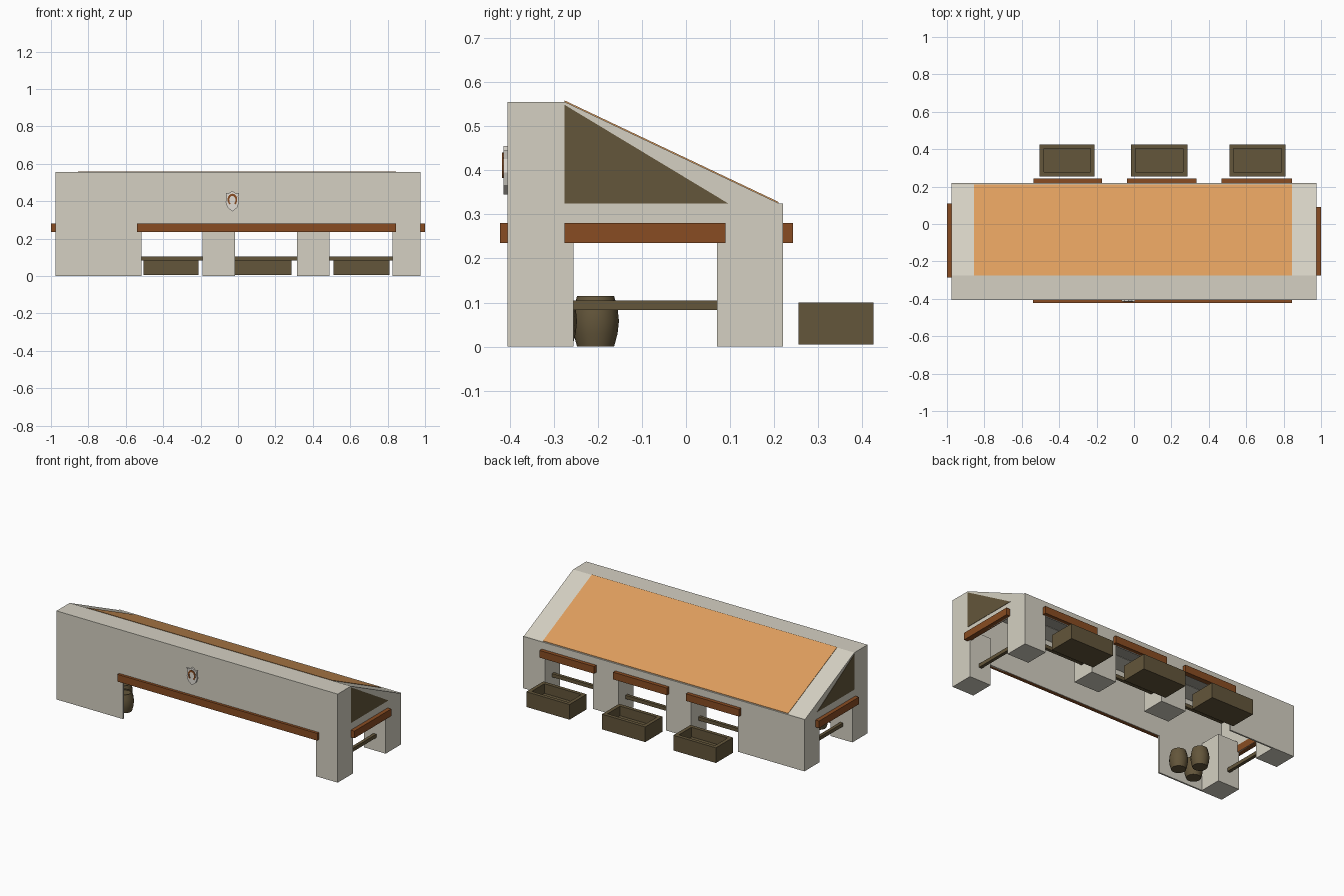
import bpy, bmesh, math
from mathutils import Vector

if "Cube" in bpy.data.objects:
    bpy.data.objects.remove(bpy.data.objects["Cube"])


def material(name, rgb):
    m = bpy.data.materials.new(name)
    m.diffuse_color = (*rgb, 1)
    m.use_nodes = True
    m.node_tree.nodes["Principled BSDF"].inputs["Base Color"].default_value = m.diffuse_color
    return m


PLASTER = material("plaster", (0.66, 0.63, 0.54))
ORANGE = material("roof_orange", (0.73, 0.34, 0.11))
TIMBER = material("red_timber", (0.25, 0.073, 0.016))
WOOD = material("dark_wood", (0.125, 0.092, 0.043))
WHITE = material("shield_white", (0.75, 0.72, 0.66))


def finish(name, bm, mat):
    bmesh.ops.recalc_face_normals(bm, faces=bm.faces)
    me = bpy.data.meshes.new(name)
    bm.to_mesh(me)
    bm.free()
    me.materials.append(mat)
    ob = bpy.data.objects.new(name, me)
    bpy.context.collection.objects.link(ob)
    return ob


def prism(name, pts, axis, a, b, mat):
    """Extrude an outline along 'x' (points are y,z) or 'y' (points are x,z)."""
    bm = bmesh.new()
    place = (lambda p: (a, p[0], p[1])) if axis == 'x' else (lambda p: (p[0], a, p[1]))
    face = bm.faces.new([bm.verts.new(place(p)) for p in pts])
    geo = bmesh.ops.extrude_face_region(bm, geom=[face])
    step = Vector((b - a, 0, 0)) if axis == 'x' else Vector((0, b - a, 0))
    bmesh.ops.translate(bm, vec=step,
                        verts=[g for g in geo['geom'] if isinstance(g, bmesh.types.BMVert)])
    return finish(name, bm, mat)


def box(name, x, y, z, mat):
    return prism(name, [(x[0], z[0]), (x[1], z[0]), (x[1], z[1]), (x[0], z[1])],
                 'y', y[0], y[1], mat)


def wall_outline(lo, hi, top, openings, head=0.235):
    """Rectangle standing on the ground with door openings cut from its foot."""
    pts = [(lo, 0)]
    for a, b in openings:
        pts += [(a, 0), (a, head), (b, head), (b, 0)]
    return pts + [(hi, 0), (hi, top), (lo, top)]


X, FRONT, BACK, T = 0.975, -0.405, 0.22, 0.01
RIDGE, EAVE, RIDGE_Y = 0.555, 0.325, -0.275
doors = [(-0.515, -0.19), (-0.015, 0.315), (0.49, 0.825)]

# Hollow shell: front wall, back wall, side walls with sloping tops
prism("front_wall", wall_outline(-X, X, RIDGE, [(-0.515, 0.825)]), 'y', FRONT, FRONT + T, PLASTER)
prism("back_wall", wall_outline(-X, X, EAVE, doors), 'y', BACK, BACK - T, PLASTER)
box("parapet_top", (-X, X), (FRONT, RIDGE_Y), (RIDGE - T, RIDGE), PLASTER)
side = wall_outline(FRONT, BACK, EAVE, [(-0.255, 0.07)])[:-1]
side += [(0.21, EAVE), (RIDGE_Y, RIDGE), (FRONT, RIDGE)]
for s, label in ((-1, "left"), (1, "right")):
    prism(label + "_wall", side, 'x', s * X, s * (X - T), PLASTER)
    prism(label + "_gable_panel", [(RIDGE_Y, 0.325), (0.095, 0.325), (RIDGE_Y, 0.548)],
          'x', s * (X - 0.004), s * (X + 0.002), WOOD)
    # Side lintel and rail
    y0, y1 = (-0.275, 0.09) if s > 0 else (-0.285, 0.11)
    box(label + "_lintel", sorted((s * 0.965, s * 1.0)), (y0, y1), (0.235, 0.28), TIMBER)
    box(label + "_rail", sorted((s * 0.89, s * 0.91)), (-0.26, 0.08), (0.083, 0.105), WOOD)

# Pillars at the corners and between the doors
i = 0.001
corner = [(-X + i, -0.825), (0.825, X - i)]
for n, px in enumerate(corner):
    box(f"front_pillar_{n}", px, (FRONT + i, -0.255), (0, 0.3), PLASTER)
for n, px in enumerate(corner + [(-0.19, -0.015), (0.315, 0.49)]):
    box(f"back_pillar_{n}", px, (0.07, BACK - i), (0, 0.3), PLASTER)

# Roof slab with an orange covering
prism("roof_slab", [(RIDGE_Y, RIDGE), (0.21, EAVE), (0.21, EAVE - 0.008), (RIDGE_Y, RIDGE - 0.008)],
      'x', -0.968, 0.968, PLASTER)
prism("roof_covering", [(RIDGE_Y, RIDGE + 0.003), (0.21, EAVE + 0.003), (0.21, EAVE - 0.002),
                        (RIDGE_Y, RIDGE - 0.002)], 'x', -0.855, 0.845, ORANGE)

# Front lintel
box("front_lintel", (-0.54, 0.845), (-0.422, FRONT + 0.006), (0.235, 0.28), TIMBER)


def trough(name, x, y, z0, z1, rim, depth):
    bm = bmesh.new()
    bmesh.ops.create_cube(bm, size=1)
    for v in bm.verts:
        v.co = ((x[0] + x[1]) / 2 + v.co.x * (x[1] - x[0]),
                (y[0] + y[1]) / 2 + v.co.y * (y[1] - y[0]),
                (z0 + z1) / 2 + v.co.z * (z1 - z0))
    bm.normal_update()
    top = max(bm.faces, key=lambda f: f.calc_center_median().z)
    bmesh.ops.inset_region(bm, faces=[top], thickness=rim)
    floor = bmesh.ops.extrude_face_region(bm, geom=[top])['geom']
    bmesh.ops.translate(bm, vec=(0, 0, -depth),
                        verts=[g for g in floor if isinstance(g, bmesh.types.BMVert)])
    if top.is_valid:
        bmesh.ops.delete(bm, geom=[top], context='FACES_ONLY')
    return finish(name, bm, WOOD)


# Each door has a lintel, a rail and a feeding trough outside
trough_x = [(-0.505, -0.21), (-0.015, 0.285), (0.51, 0.81)]
for n, (a, b) in enumerate(doors):
    box(f"door_lintel_{n}", (a - 0.022, b + 0.02), (BACK - 0.006, 0.243), (0.235, 0.28), TIMBER)
    box(f"door_rail_{n}", (a - 0.01, b + 0.01), (0.13, 0.15), (0.083, 0.105), WOOD)
    trough(f"trough_{n}", trough_x[n], (0.255, 0.425), 0.005, 0.1, 0.032, 0.06)


def barrel(name, cx, cy):
    """Lathed barrel with a sunken lid."""
    prof = [(0.042, 0), (0.05, 0.03), (0.053, 0.058), (0.05, 0.086), (0.042, 0.115),
            (0.037, 0.115), (0.037, 0.108)]
    n, bm = 16, bmesh.new()
    rings = [[bm.verts.new((cx + r * math.cos(math.tau * k / n),
                            cy + r * math.sin(math.tau * k / n), z)) for k in range(n)]
             for r, z in prof]
    for lo, hi in zip(rings, rings[1:]):
        for k in range(n):
            bm.faces.new((lo[k], lo[(k + 1) % n], hi[(k + 1) % n], hi[k]))
    bm.faces.new(rings[0])
    bm.faces.new(rings[-1])
    ob = finish(name, bm, WOOD)
    bpy.context.view_layer.objects.active = ob
    ob.select_set(True)
    bpy.ops.object.shade_smooth_by_angle(angle=math.radians(40))
    ob.select_set(False)


for n, (cx, cy) in enumerate([(-0.65, -0.205), (-0.575, -0.3), (-0.70, -0.32)]):
    barrel(f"barrel_{n}", cx, cy)

# Shield with a horseshoe on the front wall
half = [(0.0, 0.345), (0.026, 0.366), (0.036, 0.395), (0.031, 0.425), (0.036, 0.445), (0.02, 0.441)]
cx = -0.03
outline = [(cx + x, z) for x, z in half] + [(cx, 0.455)] + [(cx - x, z) for x, z in half[:0:-1]]
prism("shield", outline, 'y', -0.414, FRONT + 0.001, WHITE)
arc = [math.radians(-55 + 290 * k / 14) for k in range(15)]
shoe = [(cx + 0.026 * math.cos(t), 0.408 + 0.032 * math.sin(t)) for t in arc]
shoe += [(cx + 0.017 * math.cos(t), 0.406 + 0.022 * math.sin(t)) for t in reversed(arc)]
prism("horseshoe", shoe, 'y', -0.417, -0.413, TIMBER)
